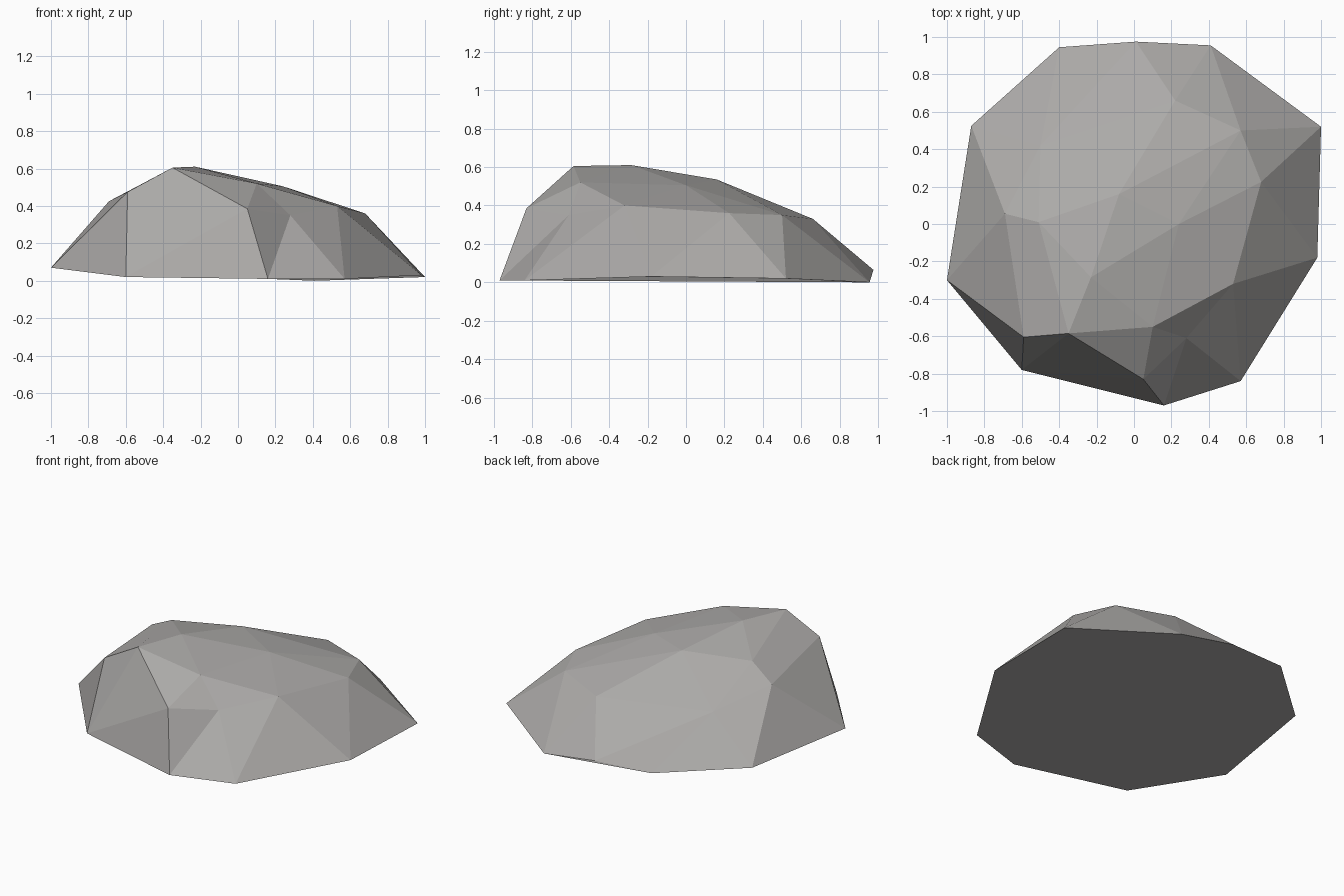
import bpy
import bmesh
from mathutils import Vector
from mathutils.geometry import delaunay_2d_cdt

cube = bpy.data.objects.get("Cube")
if cube:
    bpy.data.objects.remove(cube, do_unlink=True)

# Outline of the rock where it meets the ground, counter-clockwise
outline = {
    "west": (-1, -.3, .07), "southwest": (-.6, -.78, .02),
    "south": (.16, -.97, .01), "southeast": (.57, -.84, .01),
    "east": (.98, -.18, .03), "northeast": (1, .52, .02),
    "north_right": (.41, .955, 0), "north": (.01, .975, .065),
    "north_left": (-.4, .945, .077), "northwest": (-.87, .525, .08),
}

# Corners of the chipped upper surface
corners = {
    "west_shoulder": (-.69, .055, .425), "west_ridge": (-.51, .01, .52),
    "cliff_left": (-.59, -.605, .475), "cliff_top": (-.35, -.585, .605),
    "cliff_right": (.05, -.83, .385), "brow": (.1, -.55, .52),
    "notch": (.28, -.61, .35), "east_shoulder": (.53, -.32, .4),
    "east_ridge": (.68, .225, .36), "northeast_knee": (.57, .5, .35),
    "north_knee": (.22, .66, .33), "crown_back": (-.08, .16, .535),
    "crown": (-.23, -.285, .61), "crown_right": (.24, 0, .505),
    "northwest_knee": (-.5, .42, .325),
}

# Sharp ridges, each a chain of corner names
ridges = [
    "west cliff_left cliff_top cliff_right south notch southeast",
    "cliff_left southwest",
    "west west_shoulder cliff_left",
    "cliff_top brow cliff_right notch brow east_shoulder southeast",
    "east_shoulder east east_ridge northeast northeast_knee north_right",
    "east_shoulder east_ridge northeast_knee north_knee north_right",
    "east_shoulder crown_right east_ridge",
    "brow crown_right crown brow",
    "cliff_top crown west_ridge cliff_top",
    "west_ridge west_shoulder northwest northwest_knee north_left",
    "west_ridge northwest_knee west_shoulder",
    "west_ridge crown_back crown",
    "northeast_knee crown_back north_knee north",
]


def build_rock(name, material):
    points = {**outline, **corners}
    index = {key: i for i, key in enumerate(points)}
    ring = [index[key] for key in outline]
    edges = list(zip(ring, ring[1:] + ring[:1]))
    for chain in ridges:
        keys = chain.split()
        edges += [(index[a], index[b]) for a, b in zip(keys, keys[1:])]

    # Facet the upper surface between the ridges
    flat = [Vector(p[:2]) for p in points.values()]
    _, _, faces, _, _, _ = delaunay_2d_cdt(flat, edges, [], 0, 1e-5)

    bm = bmesh.new()
    verts = [bm.verts.new(p) for p in points.values()]
    for face in faces:
        bm.faces.new([verts[i] for i in face])

    # Close the underside
    bm.faces.new([verts[i] for i in reversed(ring)])
    bmesh.ops.recalc_face_normals(bm, faces=bm.faces[:])

    mesh = bpy.data.meshes.new(name)
    bm.to_mesh(mesh)
    bm.free()
    mesh.materials.append(material)
    rock = bpy.data.objects.new(name, mesh)
    bpy.context.collection.objects.link(rock)
    return rock


# Single stone colour
stone = bpy.data.materials.new("stone_grey")
stone.use_nodes = True
colour = (.41, .4, .39, 1)
stone.diffuse_color = colour
shader = stone.node_tree.nodes["Principled BSDF"]
shader.inputs["Base Color"].default_value = colour
shader.inputs["Roughness"].default_value = .9

build_rock("rock", stone)
